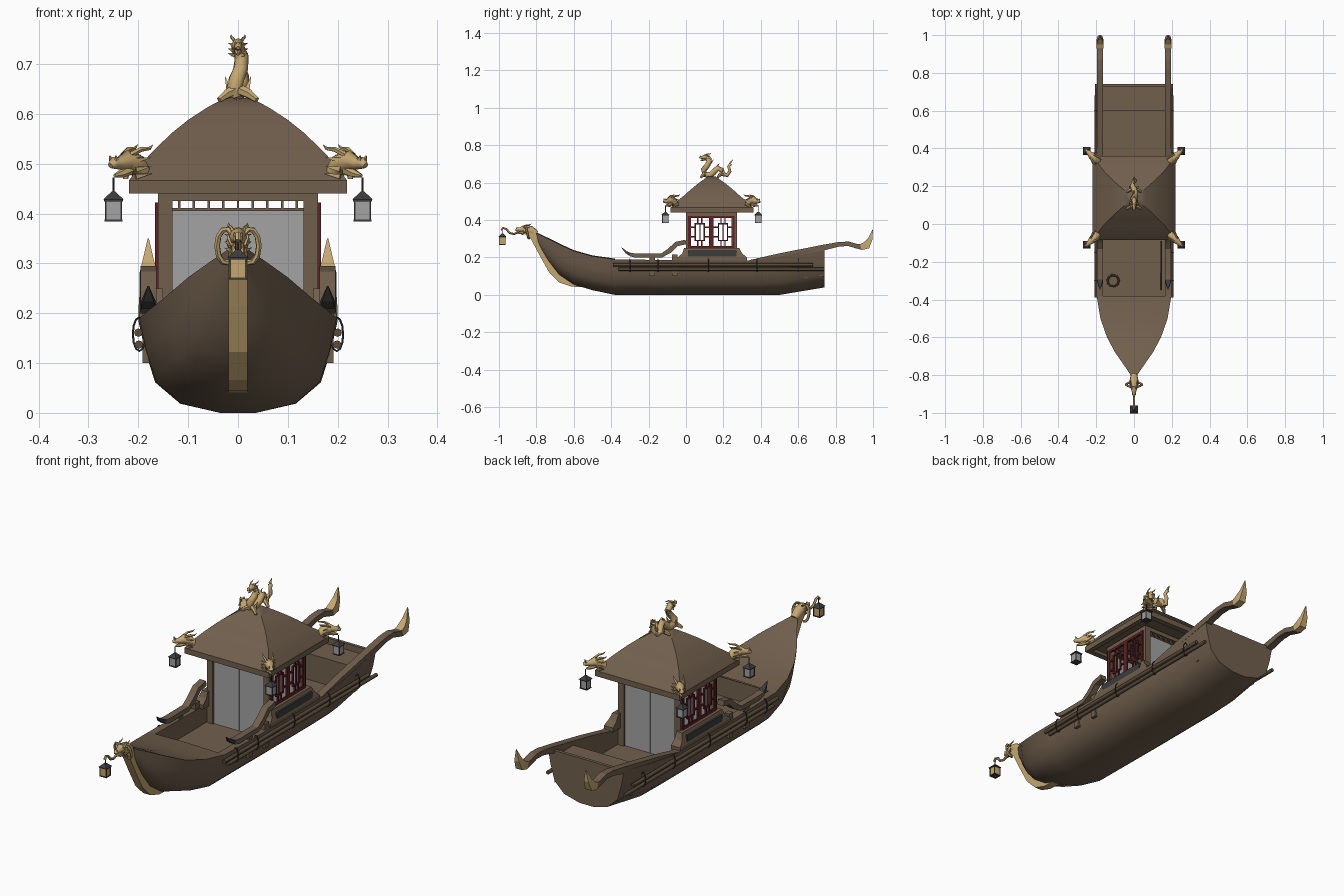
import bpy, bmesh, math
from mathutils import Vector as V, Matrix

if "Cube" in bpy.data.objects:
    bpy.data.objects.remove(bpy.data.objects["Cube"])


def material(name, rgb):
    m = bpy.data.materials.new(name)
    m.diffuse_color = (*rgb, 1)
    m.use_nodes = True
    m.node_tree.nodes["Principled BSDF"].inputs["Base Color"].default_value = m.diffuse_color
    return m


BROWN = material("brown wood", (0.165, 0.115, 0.075))
DARK = material("dark wood", (0.105, 0.072, 0.045))
GOLD = material("gold", (0.56, 0.39, 0.17))
GREY = material("pale panel", (0.37, 0.37, 0.37))
IRON = material("dark iron", (0.045, 0.045, 0.048))
RED = material("red lacquer", (0.12, 0.014, 0.018))


def finish(name, bm, mat, smooth=None):
    bmesh.ops.recalc_face_normals(bm, faces=bm.faces)
    me = bpy.data.meshes.new(name)
    bm.to_mesh(me)
    bm.free()
    me.materials.append(mat)
    ob = bpy.data.objects.new(name, me)
    bpy.context.collection.objects.link(ob)
    if smooth:
        bpy.ops.object.select_all(action='DESELECT')
        ob.select_set(True)
        bpy.context.view_layer.objects.active = ob
        bpy.ops.object.shade_smooth_by_angle(angle=math.radians(smooth))
    return ob


def loft(bm, rings, closed=True, caps=True):
    vs = [[bm.verts.new(p) for p in r] for r in rings]
    n = len(vs[0])
    for a, b in zip(vs, vs[1:]):
        for i in range(n if closed else n - 1):
            j = (i + 1) % n
            bm.faces.new((a[i], a[j], b[j], b[i]))
    if caps:
        bm.faces.new(vs[0])
        bm.faces.new(vs[-1])
    return vs


def box(bm, lo, hi):
    loft(bm, [[(lo[0], lo[1], z), (hi[0], lo[1], z), (hi[0], hi[1], z), (lo[0], hi[1], z)]
              for z in (lo[2], hi[2])])


def tube(bm, pts, radii, n=8, mat=Matrix()):
    pts = [V(p) for p in pts]
    rings, side = [], None
    for i, p in enumerate(pts):
        t = (pts[min(i + 1, len(pts) - 1)] - pts[max(i - 1, 0)]).normalized()
        side = t.orthogonal() if side is None else side - t * side.dot(t)
        side.normalize()
        up = t.cross(side)
        r = max(radii[i] if isinstance(radii, (list, tuple)) else radii, 0.0004)
        rings.append([mat @ (p + (side * math.cos(k * math.tau / n) + up * math.sin(k * math.tau / n)) * r)
                      for k in range(n)])
    loft(bm, rings)


def ribbon(bm, path, x, hw):
    """Rectangular bar following (y, z, half thickness[, width factor]) points."""
    rings = []
    for i, p in enumerate(path):
        a, b = path[max(i - 1, 0)], path[min(i + 1, len(path) - 1)]
        d = V((b[0] - a[0], b[1] - a[1])).normalized()
        oy, oz = -d.y * p[2], d.x * p[2]
        w = hw * (p[3] if len(p) > 3 else 1)
        rings.append([(x - w, p[0] - oy, p[1] - oz), (x + w, p[0] - oy, p[1] - oz),
                      (x + w, p[0] + oy, p[1] + oz), (x - w, p[0] + oy, p[1] + oz)])
    loft(bm, rings)


def head(bm, loc, yaw, s):
    """Horned beast head looking along local +X."""
    m = Matrix.Translation(loc) @ Matrix.Rotation(yaw, 4, 'Z') @ Matrix.Scale(s, 4)
    tube(bm, [(-.6, 0, -.3), (-.25, 0, .05), (.1, 0, .15), (.4, 0, .06), (.6, 0, .08), (.75, 0, 0)],
         [.24, .3, .28, .17, .17, .08], 8, m)
    tube(bm, [(0, 0, -.1), (.3, 0, -.22), (.58, 0, -.28)], [.17, .12, .05], 6, m)
    for k in (-1, 1):
        tube(bm, [(.1, k * .15, .3), (-.2, k * .25, .45), (-.5, k * .3, .48), (-.65, k * .3, .6)],
             [.08, .07, .05, 0], 5, m)
        for z in (.15, -.1, -.3):
            tube(bm, [(-.05, k * .2, z), (-.45, k * .45, z + .08)], [.1, 0], 4, m)
        tube(bm, [(.6, k * .1, .15), (.65, k * .12, .28)], [.07, .02], 5, m)


def lantern(i, x, y, z, body):
    """Square lantern with its base at z."""
    bm = bmesh.new()
    box(bm, (x - .0155, y - .0155, z + .004), (x + .0155, y + .0155, z + .042))
    finish(f"lantern_body_{i}", bm, body)
    bm = bmesh.new()
    for zz, w, h in ((z, .018, .004), (z + .04, .019, .004)):
        box(bm, (x - w, y - w, zz), (x + w, y + w, zz + h))
    for a in (-1, 1):
        for b in (-1, 1):
            cx, cy = x + a * .0155, y + b * .0155
            box(bm, (cx - .0017, cy - .0017, z), (cx + .0017, cy + .0017, z + .042))
    loft(bm, [[(x + a * w, y + b * w, zz) for a, b in ((-1, -1), (1, -1), (1, 1), (-1, 1))]
              for w, zz in ((.021, z + .044), (.010, z + .054), (.004, z + .06))])
    tube(bm, [(x, y, z + .058), (x, y, z + .088)], .0022, 6)
    finish(f"lantern_frame_{i}", bm, IRON)


# Hull shell: stations of (y, half width, keel z, sheer z)
ST = [(-.81, .010, .30, .335), (-.74, .058, .185, .302), (-.68, .10, .11, .272), (-.6, .143, .055, .235),
      (-.5, .178, .025, .207), (-.38, .198, 0, .19), (0, .2, 0, .185), (.35, .2, 0, .185),
      (.5, .2, 0, .205), (.74, .197, .04, .25)]
SEC = [(1, 1), (.93, .66), (.83, .33), (.58, .1), (.18, 0)]
bm = bmesh.new()
vs = loft(bm, [[(-hw * a, y, k + (s - k) * b) for a, b in SEC] +
               [(hw * a, y, k + (s - k) * b) for a, b in reversed(SEC)] for y, hw, k, s in ST], False, False)
bm.faces.new(vs[-1])
finish("hull", bm, BROWN, 40)

bm = bmesh.new()
loft(bm, [[(-hw, y, s), (0, y, s + .004), (hw, y, s)] for y, hw, k, s in ST[:6]], False, False)
finish("bow_deck", bm, BROWN, 40)

# Gunwales, sunken well and stern deck
bm = bmesh.new()
for k in (-1, 1):
    loft(bm, [[(k * hw, y, s), (k * .163, y, s), (k * .163, y, .1)] for y, hw, _, s in ST[5:]], False, False)
finish("gunwale", bm, BROWN)
bm = bmesh.new()
box(bm, (-.165, -.38, .09), (.165, .65, .1))
box(bm, (-.165, -.385, .09), (.165, -.38, .188))
box(bm, (-.165, .6, .1), (.165, .66, .222))
box(bm, (-.165, .66, .13), (.165, .74, .222))
box(bm, (-.165, .725, .222), (.165, .74, .25))
finish("well_floor_and_stern_deck", bm, BROWN)

# Gilded stem
bm = bmesh.new()
ribbon(bm, [(-.845, .345, .018), (-.81, .305, .020), (-.765, .225, .022), (-.715, .135, .022),
            (-.665, .08, .018), (-.61, .056, .012), (-.53, .048, .008)], 0, .019)
finish("stem", bm, GOLD)

# Bow figurehead with curls and lantern hook
bm = bmesh.new()
tube(bm, [(0, -.80, .325), (0, -.83, .345), (0, -.865, .352)], [.018, .024, .022])
head(bm, (0, -.865, .345), -math.pi / 2, .062)
for k in (-1, 1):
    tube(bm, [(k * (.024 + .018 * math.cos(a * .6)), -.85 - .004 * a, .335 + .034 * math.sin(a * .6))
              for a in range(-3, 7)], .006, 6)
tube(bm, [(0, -.89, .34), (0, -.92, .325), (0, -.945, .332), (0, -.96, .352), (0, -.978, .358), (0, -.987, .345)],
     .006, 6)
finish("figurehead", bm, GOLD, 50)
lantern(0, 0, -.982, .268, GOLD)

# Stern horns, front arm rails, side plinths, poles and lashings
for k, side in ((-1, "left"), (1, "right")):
    bm = bmesh.new()
    ribbon(bm, [(.34, .18, .006), (.5, .208, .014), (.74, .254, .015), (.82, .271, .012), (.87, .273, .012),
                (.91, .261, .012), (.945, .255, .015)], k * .18, .017)
    finish(f"stern_arm_{side}", bm, BROWN)
    bm = bmesh.new()
    ribbon(bm, [(.935, .255, .016), (.965, .265, .021), (.985, .298, .012, .7), (.999, .35, .001, .06)],
           k * .18, .0175)
    finish(f"stern_arm_tip_{side}", bm, GOLD)
    bm = bmesh.new()
    ribbon(bm, [(-.30, .216, .009), (-.27, .21, .011), (-.13, .211, .011), (-.09, .235, .013), (-.05, .272, .013),
                (.0, .283, .012)], k * .18, .016)
    for y in (-.18, -.06):
        box(bm, (k * .18 - .012, y - .014, .10), (k * .18 + .012, y + .014, .215))
    finish(f"front_arm_{side}", bm, BROWN)
    bm = bmesh.new()
    ribbon(bm, [(-.345, .254, .001, .1), (-.32, .228, .006, .7), (-.295, .215, .009)], k * .18, .0155)
    finish(f"front_arm_tip_{side}", bm, IRON)
    bm = bmesh.new()
    loft(bm, [[(k * x, y0, z), (k * x, y1, z), (k * .15, y1, z), (k * .15, y0, z)]
              for x, y0, y1, z in ((.198, -.045, .325, .18), (.198, -.045, .325, .2), (.19, -.02, .3, .222),
                                   (.18, -.01, .285, .25))])
    finish(f"side_plinth_{side}", bm, BROWN)
    bm = bmesh.new()
    box(bm, (k * .192 - .004, .01, .203), (k * .192 + .004, .27, .236))
    finish(f"plinth_panel_{side}", bm, IRON)
    bm = bmesh.new()
    tube(bm, [(k * .2, -.39, .161), (k * .2, .68, .161)], .0085)
    tube(bm, [(k * .199, -.36, .137), (k * .199, .74, .137)], .0085)
    finish(f"mooring_poles_{side}", bm, DARK, 50)
    bm = bmesh.new()
    for y in (-.3, -.15, .12, .38, .6):
        tube(bm, [(k * (.198 + .013 * math.cos(a)), y, .158 + .034 * math.sin(a))
                  for a in [i * math.tau / 12 for i in range(13)]], .0022, 5)
    finish(f"lashings_{side}", bm, IRON)

# Coil and boat hook in the front well
bm = bmesh.new()
tube(bm, [(-.11 + .03 * math.cos(i * .6), -.3 + .03 * math.sin(i * .6), .105 + i * .0007) for i in range(28)], .006, 6)
tube(bm, [(.145, -.35, .108), (.145, -.09, .17)], .004, 6)
finish("rope_coil_and_hook", bm, DARK, 50)

# Cabin posts, beams and lower walls
Y0, Y1 = 0.0, .272
bm = bmesh.new()
for k in (-1, 1):
    for y in (Y0, Y1 - .028):
        box(bm, (k * .146 - .015, y, .1), (k * .146 + .015, y + .028, .445))
    box(bm, (k * .155 - .006, Y0, .1), (k * .155 + .006, Y1, .25))
    box(bm, (k * .152 - .009, Y0, .42), (k * .152 + .009, Y1, .445))
for y in (Y0, Y1 - .02):
    box(bm, (-.15, y, .425), (.15, y + .02, .445))
    box(bm, (-.132, y + .004, .405), (.132, y + .016, .411))
    for i in range(-4, 5):
        box(bm, (i * .0295 - .0025, y + .004, .405), (i * .0295 + .0025, y + .016, .428))
finish("cabin_frame", bm, BROWN)

bm = bmesh.new()
for y in (Y0 + .008, Y1 - .014):
    for k in (-1, 1):
        box(bm, (k * .0665 - .065, y, .1), (k * .0665 + .065, y + .006, .407))
finish("sliding_doors", bm, GREY)

# Red lattice windows on both sides
bm = bmesh.new()
for k in (-1, 1):
    def bar(y0, z0, y1, z1, w=.0035):
        box(bm, (k * .1625 - .004, y0 - w, z0 - w), (k * .1625 + .004, y1 + w, z1 + w))

    def frame(a, c, b, d, w=.0035):
        for q in ((a, c, b, c), (a, d, b, d), (a, c, a, d), (b, c, b, d)):
            bar(*q, w)
    for a in (.018, .142):
        b, c, d = a + .112, .256, .416
        frame(a, c, b, d, .006)
        frame(a + .032, c + .035, b - .032, d - .035)
        for z in (c + .055, d - .055):
            bar(a, z, a + .032, z)
            bar(b - .032, z, b, z)
        for y in (a + .045, b - .045):
            bar(y, c, y, c + .035)
            bar(y, d - .035, y, d)
        bar(a + .056, c + .035, a + .056, d - .035, .0025)
finish("lattice_windows", bm, RED)

# Curved hip roof
CY = .138
bm = bmesh.new()
loft(bm, [[(a * x, CY + b * y, z) for a, b in ((-1, -1), (1, -1), (1, 1), (-1, 1))] for x, y, z in (
    (.19, .19, .452), (.195, .195, .44), (.219, .222, .44), (.219, .222, .466), (.196, .19, .498),
    (.166, .15, .53), (.13, .112, .564), (.1, .083, .588), (.06, .048, .614), (.025, .022, .632))])
finish("roof", bm, BROWN, 35)

# Roof corner heads with lanterns
bm = bmesh.new()
n = 1
for a in (-1, 1):
    for b in (-1, 1):
        head(bm, (a * .218, CY + b * .218, .496), math.atan2(b, a), .072)
        lantern(n, a * .25, CY + b * .248, .384, GREY)
        n += 1
finish("roof_corner_heads", bm, GOLD, 50)

# Coiling ridge beast
bm = bmesh.new()
path = [(.115, .735), (.125, .715), (.112, .69), (.095, .668), (.1, .645), (.13, .64), (.15, .658), (.168, .677),
        (.19, .668), (.2, .645), (.22, .64), (.235, .66), (.228, .685), (.238, .7)]
rad = [.012, .014, .015, .016, .017, .017, .016, .015, .014, .013, .011, .009, .008, .009]
tube(bm, [(.008 * math.sin(i * 1.2), y, z) for i, (y, z) in enumerate(path)], rad)
head(bm, (0, .105, .732), -math.pi / 2, .046)
for k in (-1, 1):
    for y in (.1, .19):
        tube(bm, [(0, y, .65), (k * .022, y - .01, .64), (k * .038, y - .02, .628)], [.012, .01, .006], 6)
        tube(bm, [(k * .016, y, .64), (k * .026, y + .01, .675)], [.009, 0], 4)
for y, z in ((.137, .71), (.122, .685), (.168, .69), (.24, .71)):
    tube(bm, [(0, y - .004, z - .005), (0, y + .012, z + .014)], [.007, 0], 4)
finish("ridge_beast", bm, GOLD, 50)
